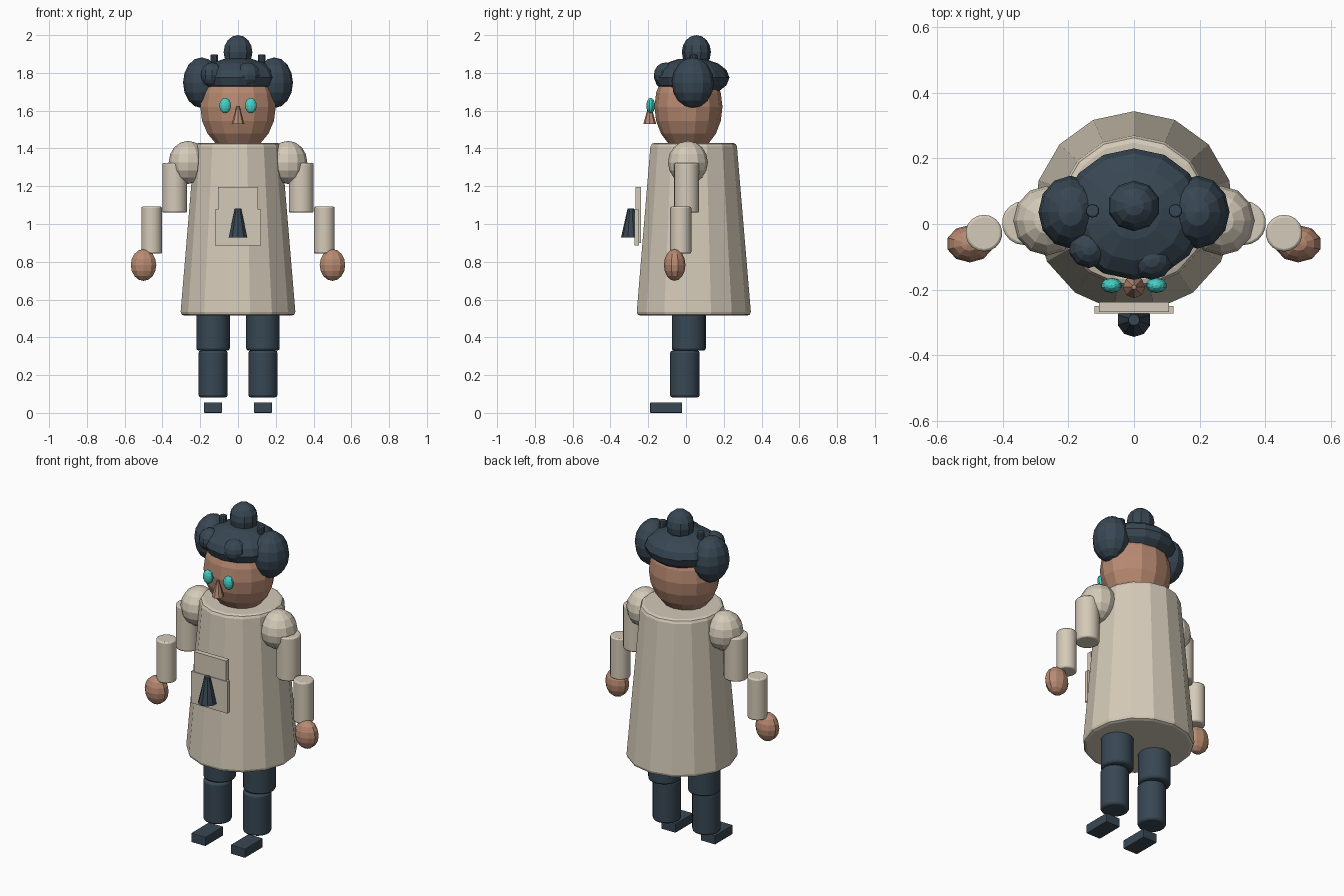
import bpy, bmesh, math

if "Cube" in bpy.data.objects:
    bpy.data.objects.remove(bpy.data.objects["Cube"])


def material(name, srgb):
    m = bpy.data.materials.new(name)
    lin = [((c / 255 + 0.055) / 1.055) ** 2.4 for c in srgb]
    m.diffuse_color = (*lin, 1)
    m.use_nodes = True
    m.node_tree.nodes["Principled BSDF"].inputs["Base Color"].default_value = m.diffuse_color
    return m


CREAM = material("cream cloth", (212, 202, 184))
SKIN = material("warm skin", (184, 138, 114))
DARK = material("dark slate", (56, 71, 83))
TEAL = material("teal", (70, 208, 198))


def finish(name, bm, mat, loc, bevel=0, smooth=False):
    me = bpy.data.meshes.new(name)
    bm.to_mesh(me)
    bm.free()
    me.materials.append(mat)
    ob = bpy.data.objects.new(name, me)
    ob.location = loc
    bpy.context.collection.objects.link(ob)
    if smooth:
        bpy.ops.object.select_all(action='DESELECT')
        ob.select_set(True)
        bpy.context.view_layer.objects.active = ob
        bpy.ops.object.shade_smooth_by_angle(angle=math.radians(30))
    if bevel:
        b = ob.modifiers.new("soft edges", 'BEVEL')
        b.width = bevel
        b.segments = 2
        b.limit_method = 'ANGLE'
        b.angle_limit = math.radians(40)
    return ob


def ball(name, mat, loc, size, seg=12, rings=8):
    bm = bmesh.new()
    bmesh.ops.create_uvsphere(bm, u_segments=seg, v_segments=rings, radius=1)
    bmesh.ops.scale(bm, vec=size, verts=bm.verts)
    return finish(name, bm, mat, loc)


def tube(name, mat, x, y, z0, z1, r0, r1, sides, bevel=0, smooth=False):
    bm = bmesh.new()
    bmesh.ops.create_cone(bm, cap_ends=True, segments=sides, radius1=r0,
                          radius2=r1, depth=z1 - z0)
    # first corner points to the back
    top = max(bm.verts, key=lambda v: v.co.y)
    turn = math.pi / 2 - math.atan2(top.co.y, top.co.x)
    c, s = math.cos(turn), math.sin(turn)
    for v in bm.verts:
        v.co.x, v.co.y = v.co.x * c - v.co.y * s, v.co.x * s + v.co.y * c
    return finish(name, bm, mat, (x, y, (z0 + z1) / 2), bevel, smooth)


def box(name, mat, lo, hi, bevel=0):
    bm = bmesh.new()
    bmesh.ops.create_cube(bm, size=1)
    bmesh.ops.scale(bm, vec=[b - a for a, b in zip(lo, hi)], verts=bm.verts)
    return finish(name, bm, mat, [(a + b) / 2 for a, b in zip(lo, hi)], bevel)


# Coat and chest pocket
tube("coat", CREAM, 0, 0.038, 0.515, 1.43, 0.307, 0.23, 15, 0.02)
box("pocket_back", CREAM, (-0.107, -0.268, 0.9), (0.107, -0.237, 1.197))
box("pocket_front", CREAM, (-0.121, -0.273, 0.886), (0.121, -0.25, 1.077))
tube("pocket_cone", DARK, 0, -0.292, 0.928, 1.083, 0.052, 0.017, 10)

# Head and face
ball("head", SKIN, (0, 0.013, 1.62), (0.205, 0.18, 0.24), 14, 10)
tube("nose", SKIN, 0, -0.192, 1.53, 1.625, 0.034, 0.007, 8)

# Hair
ball("hair_cap", DARK, (0, 0.03, 1.775), (0.215, 0.2, 0.105), 14, 8)
ball("top_bun", DARK, (0, 0.055, 1.91), (0.08, 0.077, 0.09), 10, 8)
ball("left_curl", DARK, (-0.137, -0.072, 1.79), (0.062, 0.062, 0.065), 10, 8)
ball("right_curl", DARK, (0.053, -0.108, 1.79), (0.067, 0.062, 0.065), 10, 8)

# Paired parts
for side, s in (("left", -1), ("right", 1)):
    ball(side + "_eye", TEAL, (s * 0.068, -0.187, 1.627), (0.032, 0.023, 0.041), 10, 8)
    ball(side + "_bun", DARK, (s * 0.193, 0.036, 1.748), (0.098, 0.111, 0.134))
    tube(side + "_hair_pin", DARK, s * 0.126, 0.04, 1.8, 1.897, 0.021, 0.021, 10, 0.006)
    ball(side + "_shoulder", CREAM, (s * 0.265, 0.01, 1.326), (0.102, 0.106, 0.114))
    tube(side + "_upper_arm", CREAM, s * 0.335, 0.003, 1.06, 1.322, 0.067, 0.067, 18, 0.008, True)
    tube(side + "_forearm", CREAM, s * 0.457, -0.028, 0.843, 1.092, 0.056, 0.056, 18, 0.008, True)
    ball(side + "_hand", SKIN, (s * 0.5, -0.06, 0.783), (0.071, 0.057, 0.084), 10, 8)
    tube(side + "_thigh", DARK, s * 0.132, 0.015, 0.33, 0.62, 0.09, 0.09, 18, 0.012, True)
    tube(side + "_shin", DARK, s * 0.132, -0.006, 0.082, 0.33, 0.078, 0.078, 18, 0.012, True)
    box(side + "_shoe", DARK, (s * 0.132 - 0.048, -0.19, 0), (s * 0.132 + 0.048, -0.02, 0.055), 0.004)
